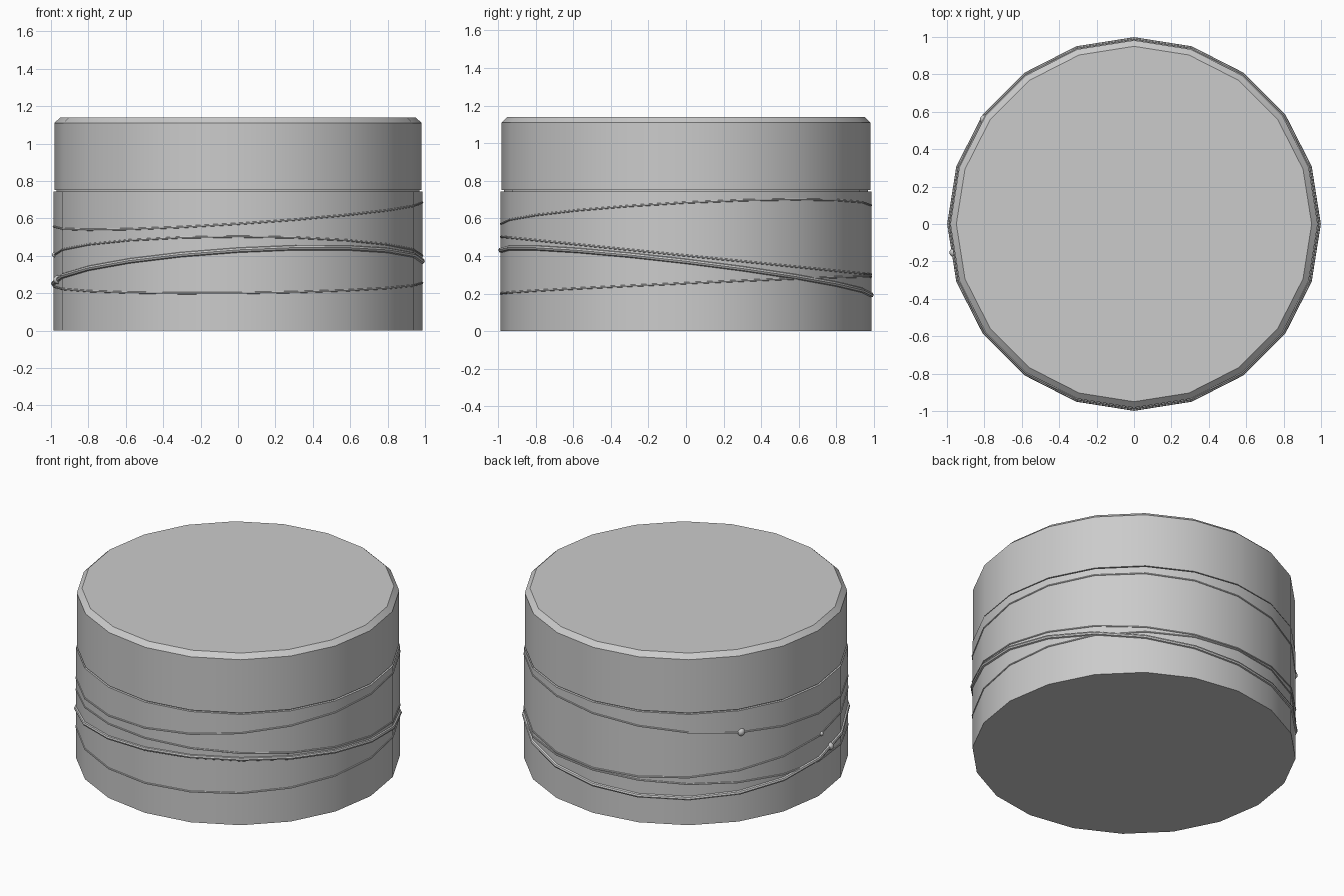
import bpy, math
import bmesh
from mathutils import Vector

if "Cube" in bpy.data.objects:
    bpy.data.objects.remove(bpy.data.objects["Cube"])

SIDES = 20


def finish(name, bm):
    bmesh.ops.recalc_face_normals(bm, faces=bm.faces)
    me = bpy.data.meshes.new(name)
    bm.to_mesh(me)
    bm.free()
    ob = bpy.data.objects.new(name, me)
    bpy.context.collection.objects.link(ob)
    bpy.ops.object.select_all(action='DESELECT')
    bpy.context.view_layer.objects.active = ob
    ob.select_set(True)
    bpy.ops.object.shade_smooth_by_angle(angle=math.radians(30))
    return ob


def turned(name, profile):
    """Closed solid turned from (radius, z) points, bottom to top."""
    bm = bmesh.new()
    rings = [[bm.verts.new((r * math.cos(a), r * math.sin(a), z))
              for a in (math.tau * i / SIDES for i in range(SIDES))]
             for r, z in profile]
    for lo, hi in zip(rings, rings[1:]):
        for i in range(SIDES):
            j = (i + 1) % SIDES
            bm.faces.new((lo[i], lo[j], hi[j], hi[i]))
    bm.faces.new(rings[0])
    bm.faces.new(rings[-1])
    return finish(name, bm)


def ring_z(plane, x, y):
    a, b, c = plane
    return a + b * x + c * y


def cord(name, plane, radius, tube, sections=8):
    """Tilted cord hugging the body; its plane is z = a + b*x + c*y."""
    bm = bmesh.new()
    loops = []
    for i in range(SIDES):
        t = math.tau * i / SIDES
        loop = []
        for k in range(sections):
            p = math.tau * k / sections
            r = radius + tube * math.cos(p)
            x, y = r * math.cos(t), r * math.sin(t)
            loop.append(bm.verts.new((x, y, ring_z(plane, x, y) + tube * math.sin(p))))
        loops.append(loop)
    for i in range(SIDES):
        u, v = loops[i], loops[(i + 1) % SIDES]
        for k in range(sections):
            m = (k + 1) % sections
            bm.faces.new((u[k], v[k], v[m], u[m]))
    return finish(name, bm)


def knot(name, plane, degrees, radius, size):
    """Small round knot sitting on a cord."""
    t = math.radians(degrees)
    x, y = radius * math.cos(t), radius * math.sin(t)
    bm = bmesh.new()
    bmesh.ops.create_uvsphere(bm, u_segments=12, v_segments=8, radius=size)
    bmesh.ops.translate(bm, verts=bm.verts, vec=Vector((x, y, ring_z(plane, x, y))))
    return finish(name, bm)


# Body with a narrow neck under the lid
turned("body", [(0.986, 0), (0.986, 0.744), (0.97, 0.744), (0.97, 0.752)])

# Lid with chamfered top edge
turned("lid", [(0.982, 0.752), (0.982, 1.11), (0.95, 1.14)])

# Four tilted cords wrapped round the body
upper = (0.62, 0.065, 0.05)
middle = (0.402, 0.0, -0.102)
thick = (0.312, 0.06, -0.12)
lower = (0.245, 0.01, 0.045)
cord("upper_cord", upper, 0.985, 0.006)
cord("middle_cord", middle, 0.985, 0.006)
cord("thick_cord", thick, 0.985, 0.014)
cord("lower_cord", lower, 0.985, 0.006)

# Knots at the back left
knot("upper_knot", upper, 145, 0.973, 0.027)
knot("middle_knot", middle, 182, 0.982, 0.014)
knot("thick_knot", thick, 189, 0.975, 0.024)
